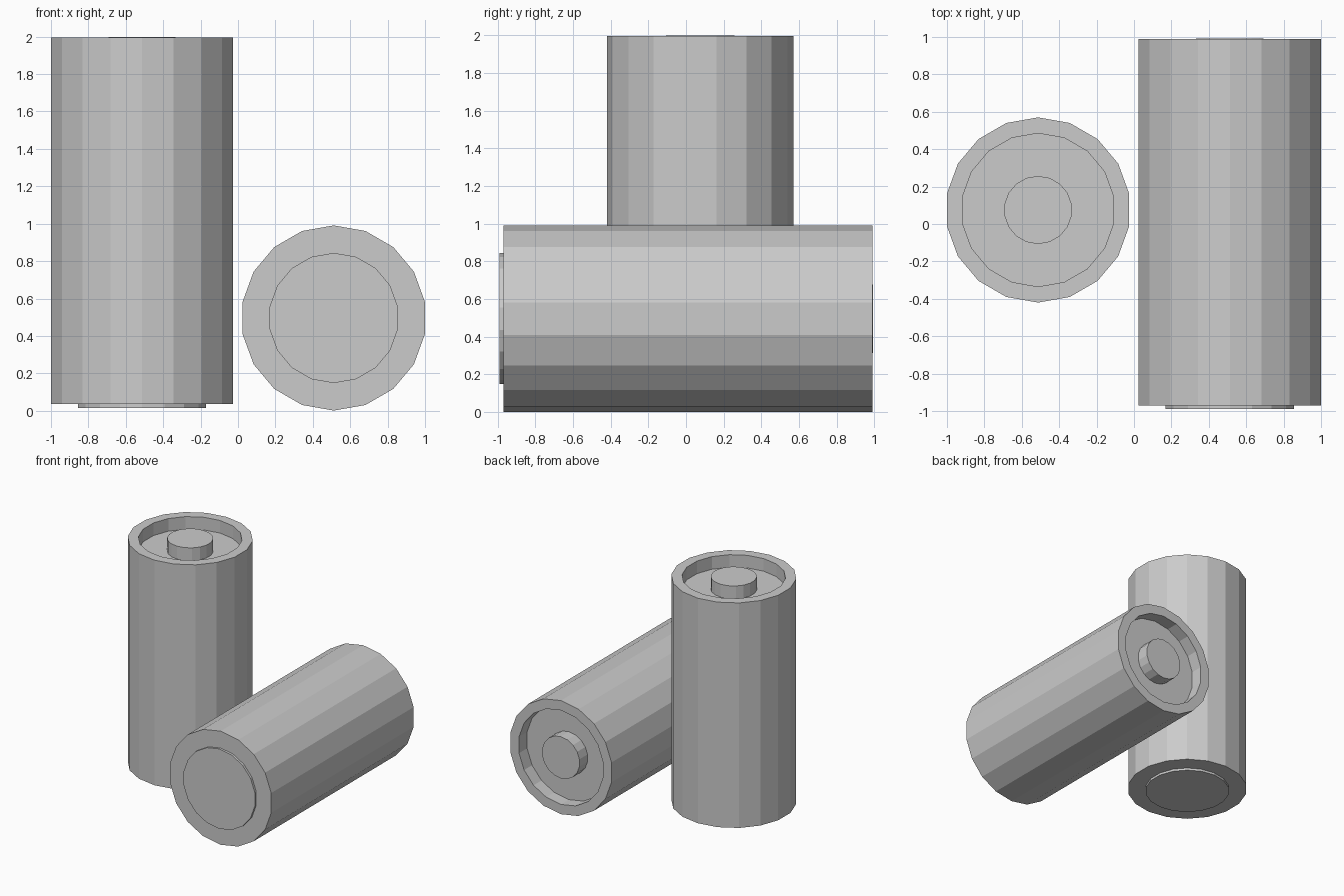
import bpy, bmesh
from math import pi, sin, cos

if "Cube" in bpy.data.objects:
    bpy.data.objects.remove(bpy.data.objects["Cube"])

LENGTH = 1.98


def lathe(name, profile, sides, start):
    """Closed flat-shaded solid of revolution from (radius, z) points."""
    bm = bmesh.new()
    rings = []
    for r, z in profile:
        rings.append([bm.verts.new((r * cos(start + 2 * pi * i / sides),
                                    r * sin(start + 2 * pi * i / sides), z))
                      for i in range(sides)])
    for a, b in zip(rings, rings[1:]):
        for i in range(sides):
            j = (i + 1) % sides
            bm.faces.new((a[i], a[j], b[j], b[i]))
    bm.faces.new(rings[0][::-1])
    bm.faces.new(rings[-1])
    bm.normal_update()
    mesh = bpy.data.meshes.new(name)
    bm.to_mesh(mesh)
    bm.free()
    obj = bpy.data.objects.new(name, mesh)
    bpy.context.collection.objects.link(obj)
    return obj


def battery(name, location, rotation):
    # casing: raised base disc, outer wall, rim and recessed top
    casing = lathe(name + "_casing", [
        (0.348, 0), (0.348, 0.02), (0.495, 0.02), (0.495, LENGTH),
        (0.41, LENGTH), (0.41, LENGTH - 0.11)], 18, pi / 2)
    # contact button standing in the recess
    button = lathe(name + "_contact_button", [
        (0.182, LENGTH - 0.11), (0.182, LENGTH + 0.002)], 18, pi / 2)
    button.parent = casing
    casing.location = location
    casing.rotation_euler = rotation


# upright cell, and a cell lying with its contact towards the back
battery("upright_battery", (-0.513, 0.075, 0.016), (0, 0, 0))
battery("lying_battery", (0.512, -0.99, 0.496), (-pi / 2, 0, 0))
